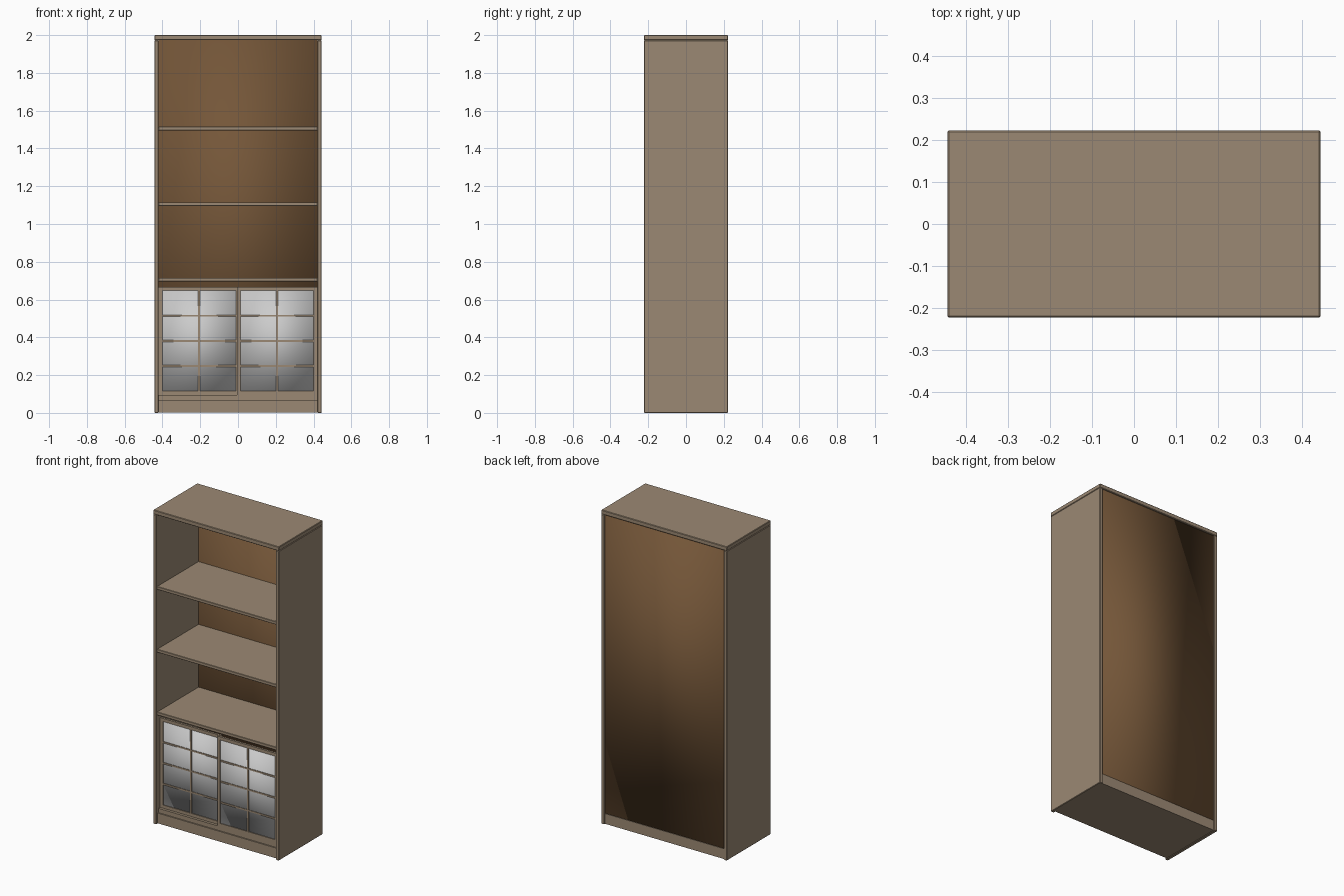
import bpy
import bmesh

old = bpy.data.objects.get("Cube")
if old:
    bpy.data.objects.remove(old, do_unlink=True)


def material(name, rgb, rough=0.7):
    m = bpy.data.materials.new(name)
    m.use_nodes = True
    m.diffuse_color = (*rgb, 1)
    bsdf = m.node_tree.nodes["Principled BSDF"]
    bsdf.inputs["Base Color"].default_value = (*rgb, 1)
    bsdf.inputs["Roughness"].default_value = rough
    return m


wood = material("light tan wood", (0.33, 0.25, 0.173))
brown = material("brown backing", (0.175, 0.093, 0.04))
glass = material("pale grey glass", (0.6, 0.6, 0.6), 0.4)


def add_box(name, x, y, z, mat, bevel=0.0, smooth=False):
    """Box from (min, max) pairs on each axis."""
    bm = bmesh.new()
    bmesh.ops.create_cube(bm, size=1)
    for v in bm.verts:
        v.co = [lo + (c + 0.5) * (hi - lo) for c, (lo, hi) in zip(v.co, (x, y, z))]
    for f in bm.faces:
        f.smooth = smooth
    mesh = bpy.data.meshes.new(name)
    bm.to_mesh(mesh)
    bm.free()
    mesh.materials.append(mat)
    ob = bpy.data.objects.new(name, mesh)
    bpy.context.collection.objects.link(ob)
    if bevel:
        mod = ob.modifiers.new("edge_bevel", "BEVEL")
        mod.width = bevel
        mod.segments = 1
    return ob


W, D, H = 0.443, 0.222, 2.0      # half width, half depth, height
INNER = W - 0.022                # inner face of the sides
TOP = H - 0.027                  # underside of the top board
BACK = 0.203                     # front face of the backing

# Carcass
add_box("top_board", (-W, W), (-D, D), (TOP, H), wood, 0.003)
add_box("left_side", (INNER, W), (-D, D), (0, TOP), wood, 0.003)
add_box("right_side", (-W, -INNER), (-D, D), (0, TOP), wood, 0.003)
add_box("plinth", (-INNER, INNER), (-0.208, 0.216), (0.003, 0.068), wood)
add_box("cabinet_floor", (-INNER, INNER), (-0.2, BACK), (0.068, 0.095), wood)
add_box("back_panel", (-INNER, INNER), (BACK, 0.213), (0.068, TOP), brown, smooth=True)

# Open shelves and the hidden cabinet shelf
for name, z in (("lower", 0.705), ("middle", 1.105), ("upper", 1.505)):
    add_box(name + "_shelf", (-INNER, INNER), (-0.215, BACK), (z - 0.01, z + 0.01), wood, 0.002)
add_box("cabinet_shelf", (-INNER, INNER), (-0.15, BACK), (0.38, 0.4), wood)


def add_door(name, x0, x1, front):
    """Sliding door: frame, glazing bars and a glass pane."""
    z0, z1, rail, bar = 0.095, 0.667, 0.02, 0.005
    depth = (front, front + 0.014)
    for side, a in (("outer", x0), ("inner", x1 - rail)):
        add_box(f"{name}_{side}_stile", (a, a + rail), depth, (z0, z1), wood)
    gx0, gx1, gz0, gz1 = x0 + rail, x1 - rail, z0 + rail, z1 - rail
    add_box(name + "_bottom_rail", (gx0, gx1), depth, (z0, gz0), wood)
    add_box(name + "_top_rail", (gx0, gx1), depth, (gz1, z1), wood)
    bars = (front + 0.002, front + 0.012)
    mid = (gx0 + gx1) / 2
    add_box(name + "_upright_bar", (mid - bar, mid + bar), bars, (gz0, gz1), wood)
    for i in range(1, 4):
        z = gz0 + (gz1 - gz0) * i / 4
        add_box(f"{name}_cross_bar_{i}", (gx0, gx1), bars, (z - bar, z + bar), wood)
    add_box(name + "_glass", (gx0, gx1), (front + 0.005, front + 0.009),
            (gz0, gz1), glass, smooth=True)


add_door("right_door", -INNER, 0.01, -0.183)
add_door("left_door", -0.006, INNER, -0.2)
